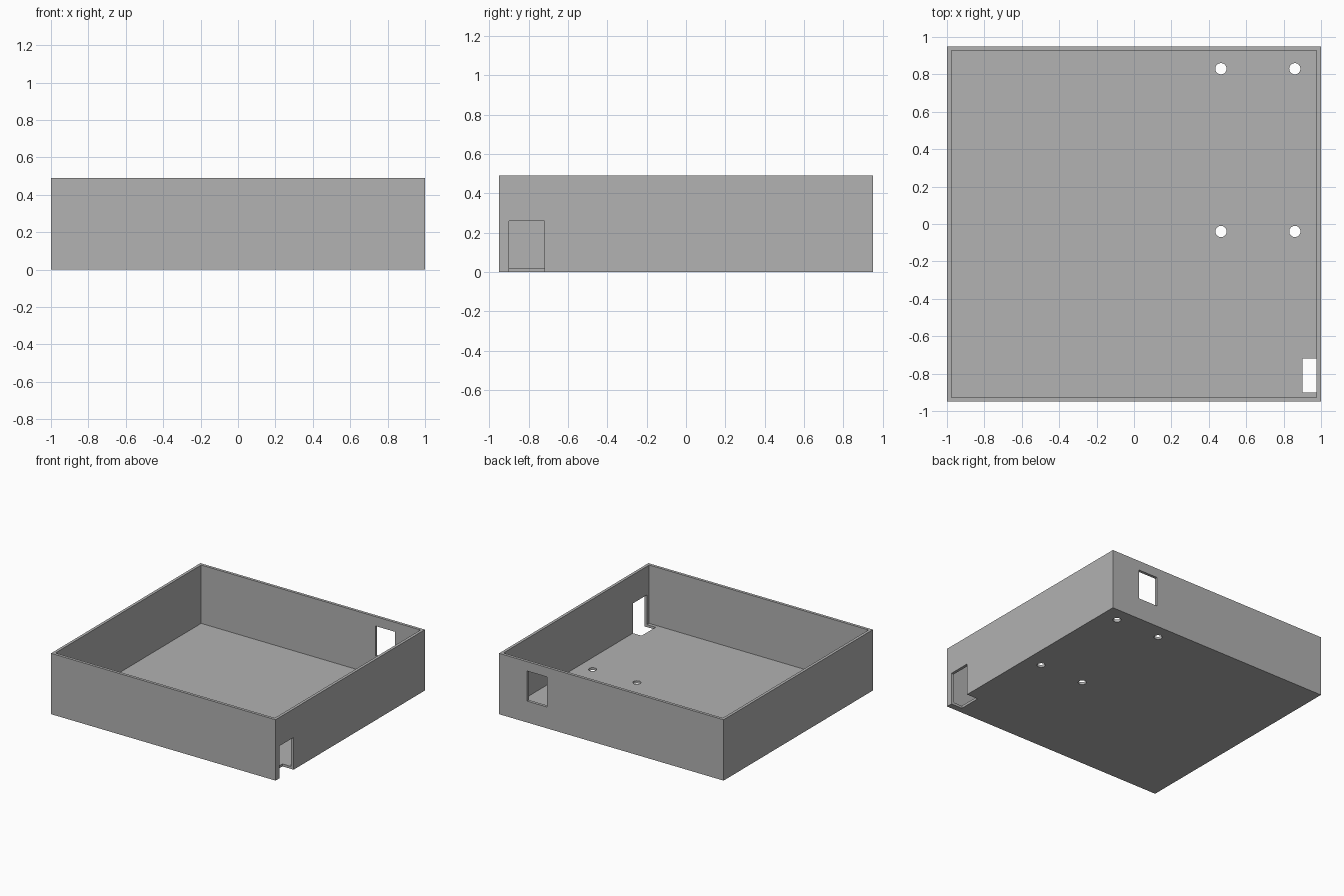
import bpy
from mathutils import Vector

if "Cube" in bpy.data.objects:
    bpy.data.objects.remove(bpy.data.objects["Cube"], do_unlink=True)

WIDTH, DEPTH, HEIGHT = 2.0, 1.9, 0.49
WALL, FLOOR = 0.023, 0.02

grey = bpy.data.materials.new("plain grey")
grey.use_nodes = True
colour = (0.445, 0.445, 0.445, 1)
grey.diffuse_color = colour
grey.node_tree.nodes["Principled BSDF"].inputs["Base Color"].default_value = colour


def box(name, low, high):
    """Box between two opposite corners."""
    low, high = Vector(low), Vector(high)
    bpy.ops.mesh.primitive_cube_add(size=1, location=(low + high) / 2)
    ob = bpy.context.object
    ob.name = name
    ob.scale = high - low
    bpy.ops.object.transform_apply(location=True, rotation=False, scale=True)
    ob.data.materials.append(grey)
    return ob


def cut(target, cutter):
    """Subtract a hidden cutter from the target."""
    cutter.hide_render = True
    cutter.hide_set(True)
    cutter.display_type = 'WIRE'
    mod = target.modifiers.new(cutter.name, 'BOOLEAN')
    mod.operation = 'DIFFERENCE'
    mod.solver = 'EXACT'
    mod.object = cutter
    bpy.context.view_layer.objects.active = target
    bpy.ops.object.modifier_apply(modifier=mod.name)
    bpy.data.objects.remove(cutter, do_unlink=True)


# Open tray: outer block with a hollow inside
x, y = WIDTH / 2, DEPTH / 2
tray = box("open_tray", (-x, -y, 0), (x, y, HEIGHT))
cut(tray, box("hollow", (WALL - x, WALL - y, FLOOR), (x - WALL, y - WALL, 1)))

# Cable slot through the side wall and floor edge
cut(tray, box("side_slot", (0.9, -0.9, -0.1), (1.1, -0.72, 0.26)))

# Window in the back wall
cut(tray, box("back_window", (0.575, 0.85, 0.172), (0.75, 1.1, 0.414)))

# Four mounting holes in the floor
for hx in (0.465, 0.86):
    for hy in (-0.04, 0.83):
        bpy.ops.mesh.primitive_cylinder_add(vertices=32, radius=0.03, depth=0.2,
                                            location=(hx, hy, 0))
        hole = bpy.context.object
        hole.name = "mounting_hole"
        hole.data.materials.append(grey)
        cut(tray, hole)

# Smooth hole walls, crisp box edges
bpy.ops.object.select_all(action='DESELECT')
tray.select_set(True)
bpy.context.view_layer.objects.active = tray
bpy.ops.object.shade_smooth_by_angle()
